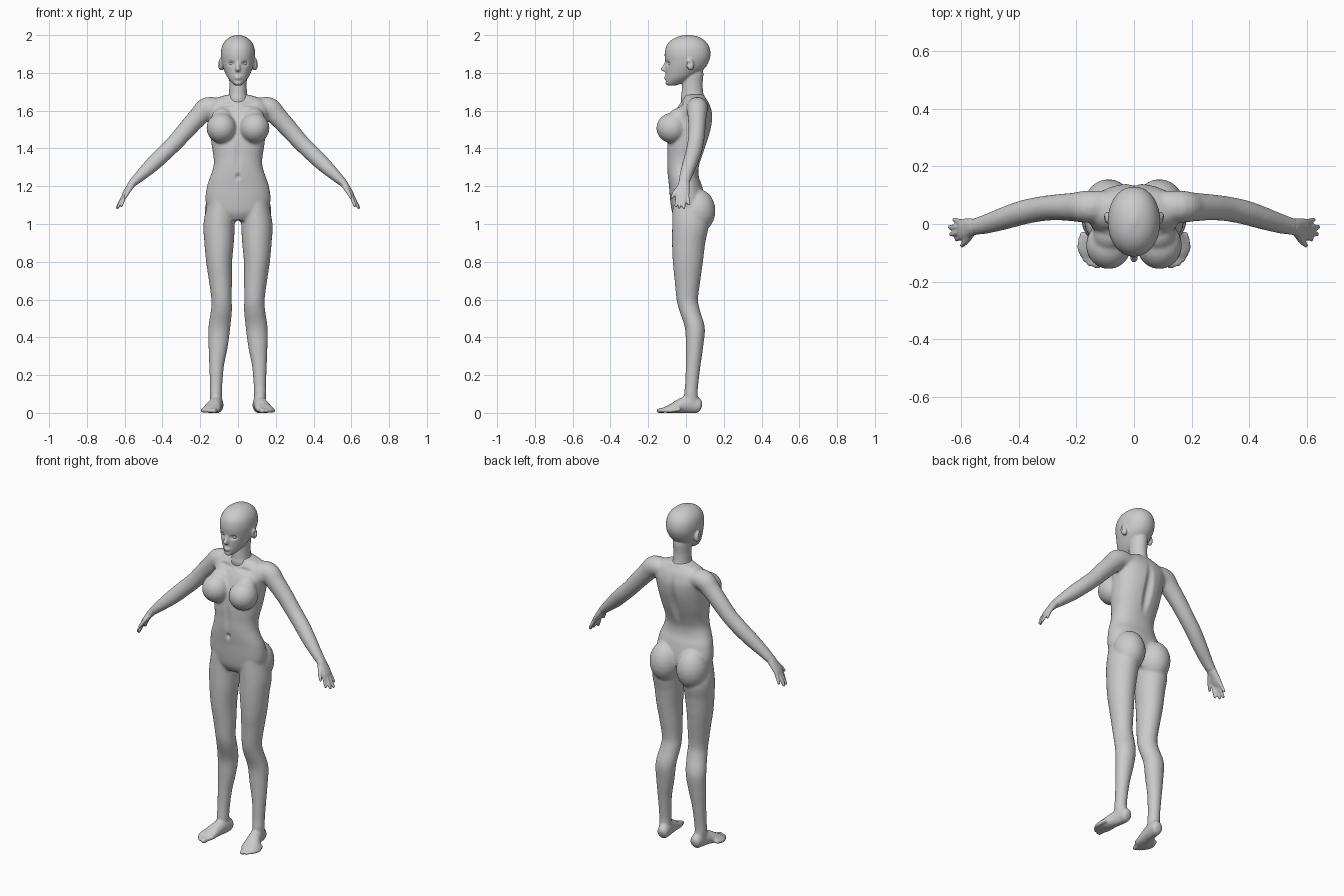
import bpy, bmesh, math
from mathutils import Vector, Matrix


def spline(rows, n):
    # Catmull-Rom interpolation of ring rows
    out = []
    for i in range(len(rows) - 1):
        a, b, c, d = (rows[max(i - 1, 0)], rows[i], rows[i + 1], rows[min(i + 2, len(rows) - 1)])
        for k in range(n):
            t = k / n
            out.append([0.5 * (2 * q + (r - p) * t + (2 * p - 5 * q + 4 * r - s) * t * t
                        + (3 * q - p - 3 * r + s) * t ** 3) for p, q, r, s in zip(a, b, c, d)])
    return out + [list(rows[-1])]


def loft(bm, rows, side=1, up=(0, 1, 0), flat=False, power=2.0, seg=24, n=4):
    # rows: x, y, z, half width, half depth along "up"
    rows = spline(rows, n)
    pts = [Vector(r[:3]) for r in rows]
    rings = []
    for i, r in enumerate(rows):
        t = Vector((0, 0, 1)) if flat else (pts[min(i + 1, len(pts) - 1)] - pts[max(i - 1, 0)]).normalized()
        v = Vector(up)
        v = (v - t * v.dot(t)).normalized()
        u = v.cross(t)
        ring = []
        for k in range(seg):
            a = 2 * math.pi * k / seg
            c, s = math.cos(a), math.sin(a)
            p = (pts[i] + u * math.copysign(abs(c) ** (2 / power), c) * max(r[3], .001)
                 + v * math.copysign(abs(s) ** (2 / power), s) * max(r[4], .001))
            ring.append(bm.verts.new((p.x * side, p.y, p.z)))
        rings.append(ring)
    for a, b in zip(rings, rings[1:]):
        for k in range(seg):
            q = (a[k], a[(k + 1) % seg], b[(k + 1) % seg], b[k])
            bm.faces.new(q if side > 0 else q[::-1])
    bm.faces.new(rings[0][::-1] if side > 0 else rings[0])
    bm.faces.new(rings[-1] if side > 0 else rings[-1][::-1])


def stack(bm, rows, power=2.0):
    # horizontal slices: z, half width, front y, back y
    loft(bm, [(0, (f + b) / 2, z, w, (b - f) / 2) for z, w, f, b in rows], flat=True, power=power, seg=36)


def ball(bm, c, r, rx=0, seg=24):
    m = Matrix.Translation(c) @ Matrix.Rotation(rx, 4, 'X') @ Matrix.Diagonal((*r, 1))
    bmesh.ops.create_uvsphere(bm, u_segments=seg, v_segments=seg // 2, radius=1, matrix=m)


def digit(bm, a, b, r0, r1, side):
    # rounded finger or toe
    loft(bm, [(*a, r0, r0), (*b, r1, r1)], side, up=(0.3, 1, 0.5), seg=12, n=2)
    for p, r in ((a, r0), (b, r1)):
        ball(bm, (p[0] * side, p[1], p[2]), (r, r, r), seg=12)


def finish(bm, name, voxel=0, smooth=0, brushes=()):
    # fuse the parts, soften the joins, then sculpt small hollows
    me = bpy.data.meshes.new(name)
    bm.to_mesh(me)
    bm.free()
    ob = bpy.data.objects.new(name, me)
    bpy.context.collection.objects.link(ob)
    if voxel:
        m = ob.modifiers.new("fuse", 'REMESH')
        m.mode, m.voxel_size = 'VOXEL', voxel
        m = ob.modifiers.new("soften", 'SMOOTH')
        m.factor, m.iterations = 0.5, smooth
        dg = bpy.context.evaluated_depsgraph_get()
        me = bpy.data.meshes.new_from_object(ob.evaluated_get(dg))
        ob.modifiers.clear()
        ob.data = me
        co = [0.0] * (3 * len(me.vertices))
        me.vertices.foreach_get("co", co)
        for i in range(0, len(co), 3):
            for c, r, d in brushes:
                dz = (co[i + 2] - c[2]) / r[2]
                if -1 < dz < 1:
                    q = dz * dz + ((co[i] - c[0]) / r[0]) ** 2 + ((co[i + 1] - c[1]) / r[1]) ** 2
                    if q < 1:
                        for j in range(3):
                            co[i + j] += d[j] * (1 - q) ** 2
            co[i + 2] = max(co[i + 2], 0.0)
        me.vertices.foreach_set("co", co)
    me.polygons.foreach_set("use_smooth", [True] * len(me.polygons))
    me.update()


# torso
body, hands = bmesh.new(), bmesh.new()
stack(body, [(1.02, .09, -.05, .06), (1.06, .145, -.073, .09), (1.12, .172, -.083, .10),
             (1.2, .164, -.09, .085), (1.25, .147, -.096, .068), (1.3, .131, -.1, .067),
             (1.35, .129, -.1, .082), (1.42, .14, -.1, .108), (1.5, .148, -.09, .132),
             (1.56, .155, -.073, .14), (1.6, .165, -.055, .136), (1.64, .155, -.03, .122),
             (1.665, .12, -.012, .105), (1.685, .055, -.01, .095)], power=2.2)

for s in (1, -1):
    # chest and buttocks
    ball(body, (s * .088, -.074, 1.508), (.079, .083, .08))
    ball(body, (s * .083, -.045, 1.55), (.06, .055, .07), -.5)
    ball(body, (s * .088, .062, 1.07), (.088, .094, .115))
    # leg
    loft(body, [(.09, .01, 1.12, .07, .08), (.1, .023, 1.0, .083, .096), (.1, .014, .9, .078, .088),
                (.1, .01, .8, .069, .08), (.093, .008, .7, .061, .068), (.087, .007, .6, .054, .057),
                (.088, .02, .54, .056, .055), (.099, .047, .45, .058, .053), (.105, .045, .35, .051, .046),
                (.113, .038, .25, .039, .039), (.116, .03, .15, .033, .035), (.117, .026, .1, .033, .036),
                (.114, .03, .04, .03, .036)], s, flat=True)
    # foot and toes
    loft(body, [(.107, .082, .03, .014, .016), (.108, .07, .034, .03, .036), (.112, .03, .045, .034, .048),
                (.122, -.02, .039, .038, .041), (.135, -.065, .026, .047, .028), (.142, -.1, .018, .048, .019),
                (.144, -.115, .014, .04, .013)], s, up=(0, 0, 1))
    for x, y, r in ((.128, -.142, .015), (.153, -.138, .011), (.169, -.123, .011),
                    (.181, -.105, .011), (.189, -.085, .011)):
        digit(body, (x - .01, y + .05, .018), (x, y, .011), r, r, s)
    # arm
    loft(body, [(.08, .06, 1.615, .045, .055), (.16, .06, 1.614, .058, .056), (.208, .059, 1.57, .052, .05),
                (.268, .058, 1.505, .048, .045), (.328, .052, 1.437, .044, .043), (.39, .039, 1.376, .043, .042),
                (.45, .02, 1.318, .04, .039), (.51, .001, 1.262, .031, .034), (.555, -.01, 1.22, .023, .029)], s)
    # palm
    loft(hands, [(.54, -.007, 1.234, .022, .028), (.555, -.01, 1.22, .022, .029), (.578, -.014, 1.19, .017, .034),
                 (.598, -.018, 1.16, .014, .037), (.607, -.02, 1.145, .009, .033)], s)
    # fingers and thumb
    for a, b in (((.596, -.045, 1.16), (.617, -.053, 1.096)), ((.605, -.029, 1.15), (.636, -.036, 1.088)),
                 ((.605, -.011, 1.15), (.64, -.011, 1.087)), ((.598, .006, 1.16), (.624, .015, 1.105))):
        digit(hands, a, b, .0105, .008, s)
    digit(hands, (.565, -.03, 1.2), (.583, -.06, 1.168), .015, .011, s)
    digit(hands, (.583, -.06, 1.168), (.598, -.075, 1.14), .011, .008, s)

finish(body, "body", .008, 3, [
    ((0, .13, 1.42), (.035, .07, .24), (0, -.02, 0)),      # spine
    ((0, -.1, 1.25), (.016, .03, .025), (0, .014, 0)),     # navel
    ((0, -.1, 1.36), (.025, .05, .12), (0, .006, 0)),      # midline
    ((.06, -.03, 1.635), (.06, .04, .02), (0, .008, -.004)),   # collarbones
    ((-.06, -.03, 1.635), (.06, .04, .02), (0, .008, -.004))])
finish(hands, "hands", .005, 2)

# head and neck
head, eyes = bmesh.new(), bmesh.new()
stack(head, [(1.64, .06, -.025, .1), (1.665, .055, -.028, .1), (1.69, .048, -.024, .092),
             (1.74, .046, -.02, .088), (1.8, .048, -.02, .092), (1.84, .04, -.01, .08)])
stack(head, [(1.732, .012, -.094, -.06), (1.745, .03, -.105, -.02), (1.775, .055, -.107, .035),
             (1.82, .076, -.109, .095), (1.86, .087, -.11, .121), (1.9, .091, -.113, .13),
             (1.94, .085, -.105, .122), (1.97, .068, -.082, .1), (1.99, .042, -.048, .068),
             (2.001, .008, -.003, .023)], power=2.1)
# nose, lips and chin
loft(head, [(0, -.104, 1.862, .008, .006), (0, -.112, 1.84, .009, .009),
            (0, -.12, 1.82, .013, .014), (0, -.113, 1.808, .011, .008)], flat=True)
ball(head, (0, -.107, 1.778), (.02, .009, .005))
ball(head, (0, -.106, 1.769), (.017, .009, .006))
ball(head, (0, -.097, 1.747), (.02, .012, .012))
hollows = []
for s in (1, -1):
    # ear, eye and their hollows
    ball(head, (s * .09, .022, 1.845), (.016, .02, .033), .2)
    ball(eyes, (s * .035, -.078, 1.849), (.015, .015, .012))
    hollows += [((s * .036, -.1, 1.85), (.026, .05, .02), (0, .012, 0)),
                ((s * .104, .018, 1.85), (.015, .012, .02), (-s * .01, 0, 0))]
finish(head, "head", .005, 2, hollows)
finish(eyes, "eyes")
